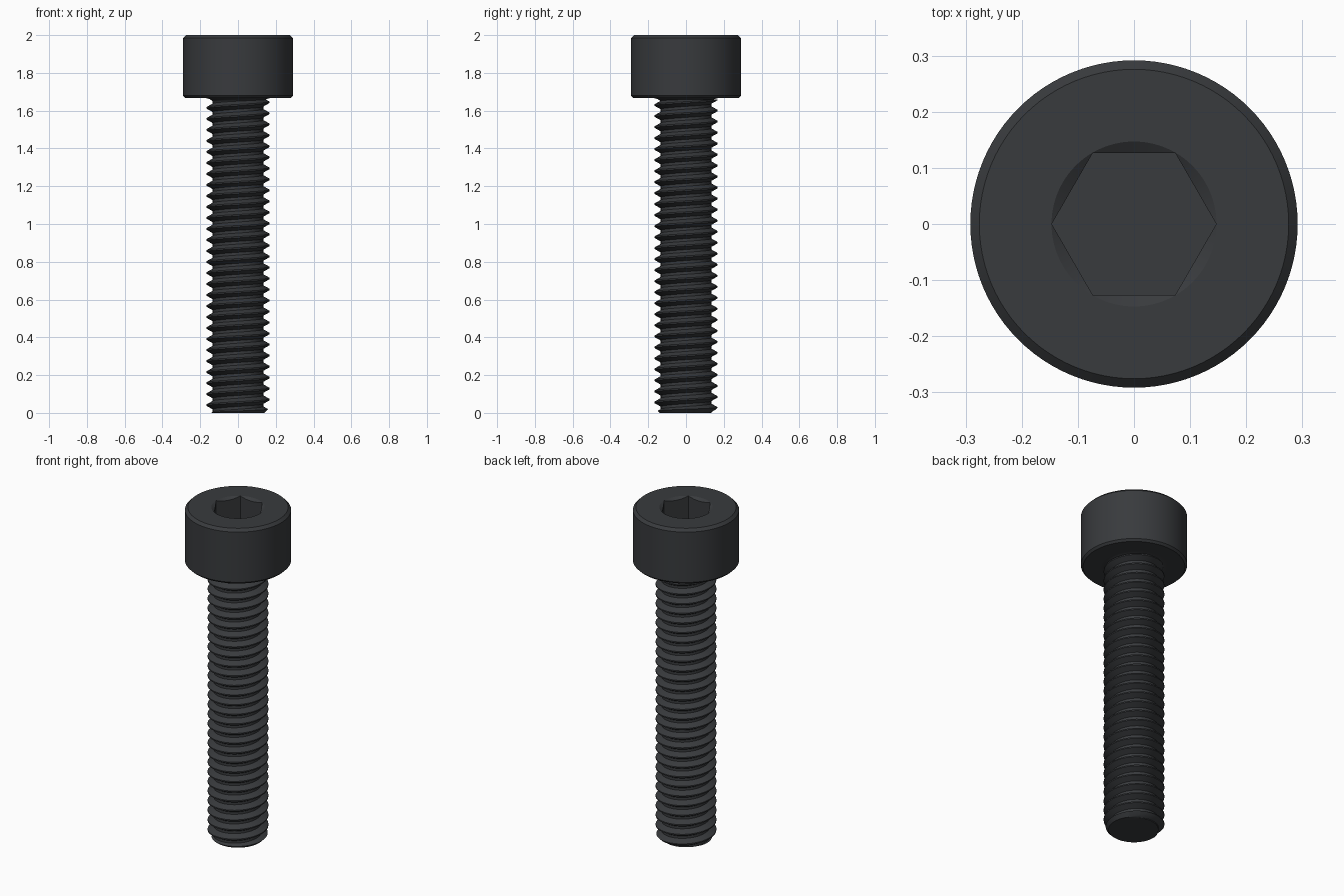
import bpy, bmesh
from math import cos, sin, pi, radians

if "Cube" in bpy.data.objects:
    bpy.data.objects.remove(bpy.data.objects["Cube"])

PITCH, CREST_R, ROOT_R = 0.0583, 0.1667, 0.134
HEAD_R, HEAD_Z, TOP = 0.2917, 1.667, 2.0
SEG = 96

mat = bpy.data.materials.new("black_steel")
mat.diffuse_color = (0.04, 0.043, 0.047, 1)
mat.use_nodes = True
mat.node_tree.nodes["Principled BSDF"].inputs["Base Color"].default_value = mat.diffuse_color


def make(name, bm):
    bmesh.ops.recalc_face_normals(bm, faces=bm.faces)
    me = bpy.data.meshes.new(name)
    bm.to_mesh(me)
    bm.free()
    me.materials.append(mat)
    ob = bpy.data.objects.new(name, me)
    bpy.context.collection.objects.link(ob)
    return ob


def lathe(name, profile, seg=SEG):
    """Closed solid of revolution from (radius, z) points off the axis."""
    bm = bmesh.new()
    rings = [[bm.verts.new((r * cos(2 * pi * i / seg), r * sin(2 * pi * i / seg), z))
              for i in range(seg)] for r, z in profile]
    for a, b in zip(rings, rings[1:]):
        for i in range(seg):
            j = (i + 1) % seg
            bm.faces.new((a[i], a[j], b[j], b[i]))
    bm.faces.new(rings[0])
    bm.faces.new(rings[-1])
    return make(name, bm)


def boolean(ob, tool, op):
    m = ob.modifiers.new(op.lower(), 'BOOLEAN')
    m.object, m.operation, m.solver = tool, op, 'EXACT'
    bpy.context.view_layer.objects.active = ob
    bpy.ops.object.modifier_apply(modifier=m.name)
    bpy.data.objects.remove(tool, do_unlink=True)


def smooth(ob, angle):
    bpy.ops.object.select_all(action='DESELECT')
    ob.select_set(True)
    bpy.context.view_layer.objects.active = ob
    bpy.ops.object.shade_smooth_by_angle(angle=radians(angle))


# Head: chamfered cylinder with a fillet running into the shank
fr = 0.18 - ROOT_R
fillet = [(0.18 - fr * cos(a), HEAD_Z - 0.024 + 0.024 * sin(a))
          for a in (k * pi / 12 for k in range(7))]
head = lathe("socket_head", fillet + [
    (HEAD_R - 0.012, HEAD_Z), (HEAD_R, HEAD_Z + 0.012),
    (HEAD_R, TOP - 0.016), (HEAD_R - 0.016, TOP)])

# Hex socket with a conical lead-in
hex_r = 0.1466
boolean(head, lathe("hex_cutter", [(hex_r, TOP - 0.167), (hex_r, TOP + 0.1)], 6), 'DIFFERENCE')
boolean(head, lathe("lead_in_cutter", [(0.108, TOP - 0.025), (0.147, TOP), (0.167, TOP + 0.013)]),
        'DIFFERENCE')
smooth(head, 25)

# Threaded shank: right-handed helical sweep, trimmed flat at both ends
bm = bmesh.new()
N, turns = 72, 33
profile = [(ROOT_R, -3 / 8), (CREST_R, -1 / 16), (CREST_R, 1 / 16), (ROOT_R, 3 / 8)]
v = []
for i in range(N * turns + 1):
    t = 2 * pi * i / N
    zc = 0.012 + PITCH * (i / N - 2)
    v.append([bm.verts.new((r * cos(t), r * sin(t), zc + PITCH * o)) for r, o in profile])
for i in range(N * turns):
    for k in range(3):
        bm.faces.new((v[i][k], v[i + 1][k], v[i + 1][k + 1], v[i][k + 1]))
    if i + 1 + N <= N * turns:
        bm.faces.new((v[i][3], v[i + 1][3], v[i + 1 + N][0], v[i + N][0]))
for z, n in ((0, -1), (1.66, 1)):
    geom = bm.verts[:] + bm.edges[:] + bm.faces[:]
    bmesh.ops.bisect_plane(bm, geom=geom, dist=1e-6, plane_co=(0, 0, z),
                           plane_no=(0, 0, n), clear_outer=True)
bmesh.ops.holes_fill(bm, edges=[e for e in bm.edges if e.is_boundary], sides=0)
shank = make("threaded_shank", bm)

# Chamfered tip
boolean(shank, lathe("tip_blank", [(0.13, -0.01), (0.18, 0.04), (0.18, 1.7)]), 'INTERSECT')
smooth(shank, 30)
